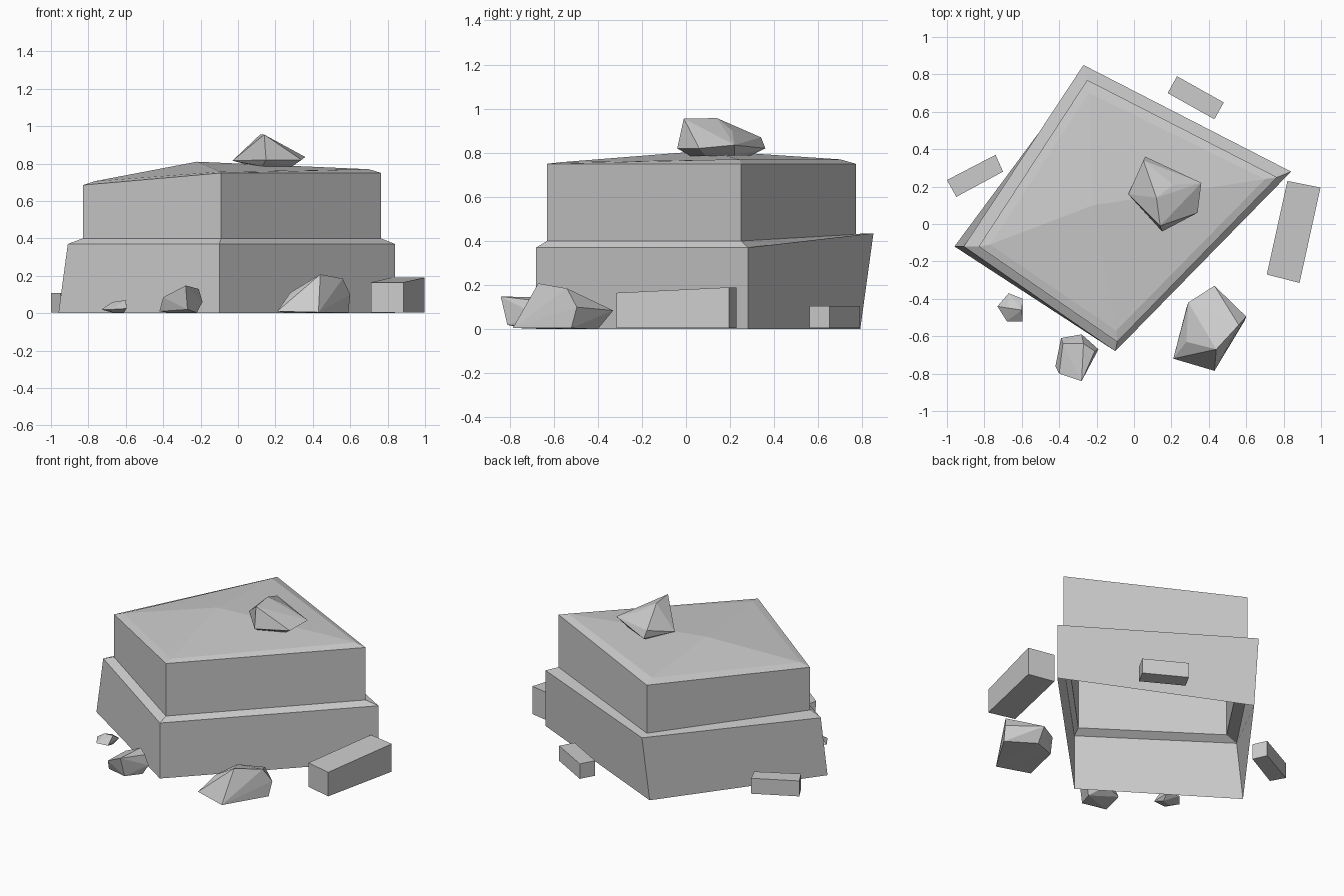
import bpy, bmesh


def finish(name, bm):
    bmesh.ops.recalc_face_normals(bm, faces=bm.faces)
    me = bpy.data.meshes.new(name)
    bm.to_mesh(me)
    bm.free()
    ob = bpy.data.objects.new(name, me)
    bpy.context.scene.collection.objects.link(ob)
    return ob


def loft(name, rings, peak=None, closed=False):
    """Join four-sided rings from bottom to top, ending in a peak or flat cap."""
    bm = bmesh.new()
    loops = [[bm.verts.new(p) for p in ring] for ring in rings]
    for a, b in zip(loops, loops[1:]):
        for i in range(4):
            j = (i + 1) % 4
            bm.faces.new((a[i], a[j], b[j], b[i]))
    top = loops[-1]
    if peak:
        tip = bm.verts.new(peak)
        for i in range(4):
            bm.faces.new((top[i], top[(i + 1) % 4], tip))
    else:
        bm.faces.new(top)
    if closed:
        bm.faces.new(loops[0][::-1])
    return finish(name, bm)


def block(name, corners, heights):
    """Slab with a four-corner footprint and a top height per corner."""
    bottom = [(x, y, 0.005) for x, y in corners]
    top = [(x, y, z) for (x, y), z in zip(corners, heights)]
    return loft(name, [bottom, top], closed=True)


def rock(name, points):
    """Faceted boulder as the hull of a few points."""
    bm = bmesh.new()
    for p in points:
        bm.verts.new(p)
    res = bmesh.ops.convex_hull(bm, input=bm.verts)
    junk = set(res["geom_interior"]) | set(res["geom_unused"])
    bmesh.ops.delete(bm, geom=[v for v in junk if isinstance(v, bmesh.types.BMVert)],
                     context='VERTS')
    return finish(name, bm)


# Two-tier stone pedestal: hollow shell, open underneath (corners: left, front, right, back)
loft("stepped_pedestal", [
    [(-0.96, -0.12, 0), (-0.10, -0.68, 0), (0.84, 0.28, 0), (-0.285, 0.79, 0)],
    [(-0.91, -0.12, 0.37), (-0.10, -0.68, 0.37), (0.84, 0.28, 0.37), (-0.27, 0.85, 0.435)],
    [(-0.83, -0.12, 0.40), (-0.09, -0.63, 0.40), (0.765, 0.25, 0.40), (-0.25, 0.77, 0.43)],
    [(-0.83, -0.12, 0.685), (-0.09, -0.63, 0.75), (0.765, 0.25, 0.75), (-0.25, 0.77, 0.75)],
    [(-0.77, -0.11, 0.705), (-0.095, -0.57, 0.757), (0.70, 0.24, 0.77), (-0.24, 0.70, 0.77)],
], peak=(-0.22, 0.10, 0.81))

# Loose blocks around the pedestal
block("right_block", [(0.71, -0.27), (0.885, -0.315), (0.997, 0.195), (0.82, 0.23)],
      [0.165, 0.165, 0.19, 0.19])
block("back_block", [(0.18, 0.70), (0.43, 0.56), (0.48, 0.65), (0.23, 0.79)], [0.105] * 4)
block("left_block", [(-1.0, 0.235), (-0.95, 0.145), (-0.70, 0.28), (-0.74, 0.37)], [0.108] * 4)

# Rock resting on top
rock("top_rock", [
    (-0.03, 0.16, 0.815), (0.15, -0.04, 0.82), (0.34, 0.06, 0.82), (0.36, 0.22, 0.835),
    (0.06, 0.36, 0.82), (0.05, 0.34, 0.87), (0.14, -0.01, 0.955), (0.12, 0.14, 0.957),
    (0.21, 0.21, 0.90), (0.13, 0.02, 0.785), (0.29, 0.09, 0.785), (0.27, 0.22, 0.785),
    (0.09, 0.29, 0.785)])

# Fallen rocks in front
rock("front_right_rock", [
    (0.21, -0.72, 0.01), (0.43, -0.785, 0.005), (0.59, -0.52, 0.005), (0.60, -0.495, 0.10),
    (0.43, -0.33, 0.085), (0.42, -0.40, 0.0), (0.29, -0.42, 0.10), (0.28, -0.45, 0.0),
    (0.44, -0.67, 0.208), (0.56, -0.54, 0.185), (0.28, -0.63, 0.11)])
rock("front_rock", [
    (-0.42, -0.76, 0.01), (-0.40, -0.80, 0.085), (-0.28, -0.84, 0.148), (-0.27, -0.81, 0.02),
    (-0.19, -0.67, 0.06), (-0.21, -0.68, 0.13), (-0.27, -0.64, 0.145), (-0.28, -0.59, 0.05),
    (-0.39, -0.61, 0.02), (-0.38, -0.64, 0.095), (-0.22, -0.69, 0.003), (-0.37, -0.74, 0.003)])
rock("small_rock", [
    (-0.73, -0.44, 0.02), (-0.68, -0.52, 0.02), (-0.595, -0.52, 0.025), (-0.595, -0.40, 0.03),
    (-0.67, -0.37, 0.025), (-0.60, -0.46, 0.07), (-0.67, -0.45, 0.06),
    (-0.67, -0.47, 0.003), (-0.61, -0.45, 0.003)])
